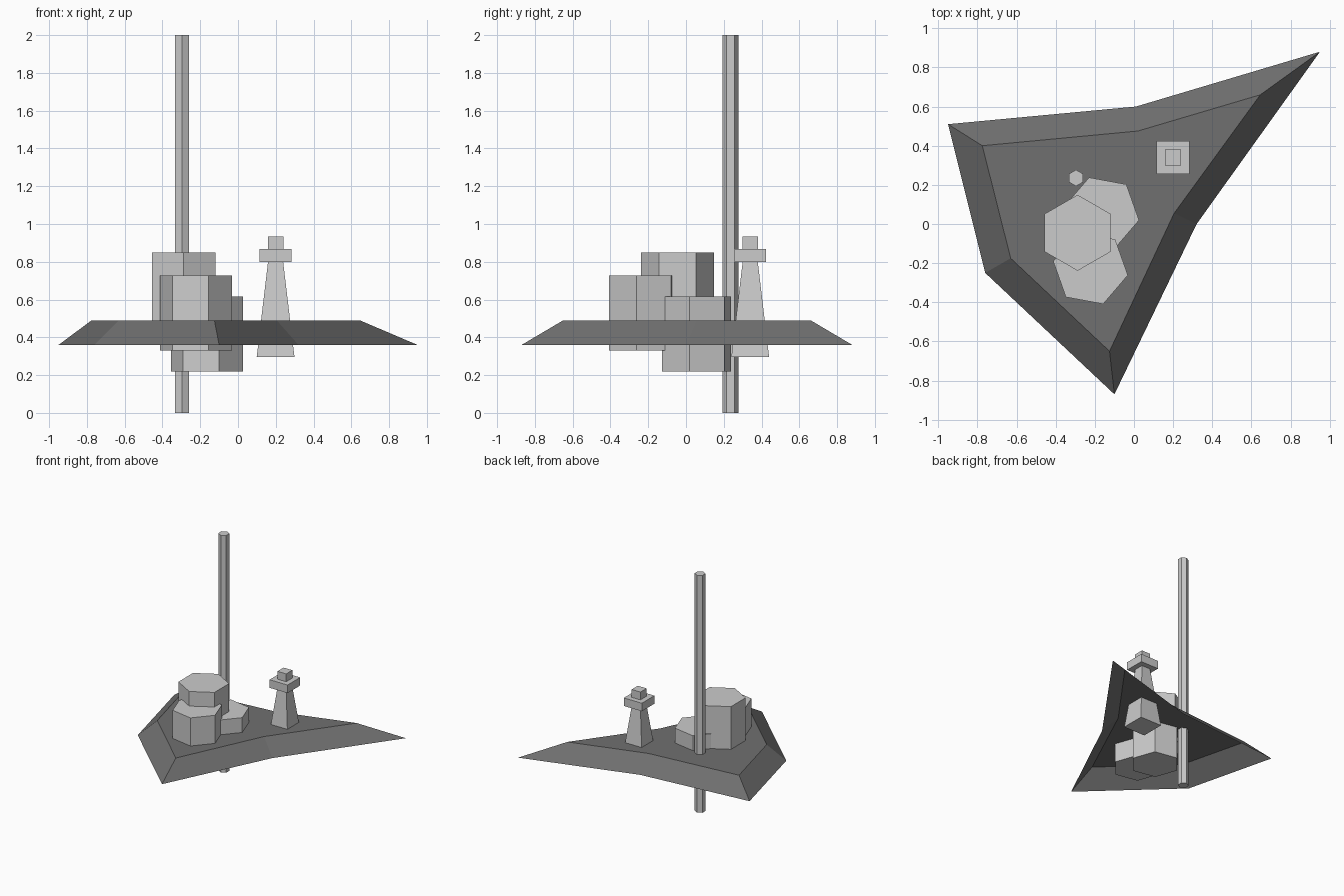
import bpy
import bmesh
from math import radians, sqrt

cube = bpy.data.objects.get("Cube")
if cube:
    bpy.data.objects.remove(cube, do_unlink=True)


def make_material(name, value):
    mat = bpy.data.materials.new(name)
    mat.use_nodes = True
    color = (value, value, value, 1)
    mat.diffuse_color = color
    mat.node_tree.nodes["Principled BSDF"].inputs["Base Color"].default_value = color
    return mat


light_grey = make_material("light_grey", 0.6)
dark_grey = make_material("dark_grey", 0.16)


def prism(name, x, y, bottom, top, sides, r_bottom, r_top, turn=0):
    """Flat-sided prism or frustum standing between two heights."""
    bpy.ops.mesh.primitive_cone_add(
        vertices=sides, radius1=r_bottom, radius2=r_top, depth=top - bottom,
        location=(x, y, (bottom + top) / 2), rotation=(0, 0, radians(turn)))
    obj = bpy.context.object
    obj.name = name
    obj.data.materials.append(light_grey)
    return obj


# Island: open-bottomed shell with sloping shores, outlines counter-clockwise
shore = [(-0.95, 0.51), (-0.76, -0.25), (-0.10, -0.87),
         (0.32, 0.0), (0.95, 0.88), (0.01, 0.60)]
plateau = [(-0.775, 0.40), (-0.63, -0.175), (-0.125, -0.65),
           (0.205, 0.055), (0.645, 0.66), (0.02, 0.475)]
bm = bmesh.new()
low = [bm.verts.new((x, y, 0.36)) for x, y in shore]
high = [bm.verts.new((x, y, 0.49)) for x, y in plateau]
bm.faces.new(high)
for i in range(len(low)):
    j = (i + 1) % len(low)
    bm.faces.new((low[i], low[j], high[j], high[i]))
mesh = bpy.data.meshes.new("island")
bm.to_mesh(mesh)
bm.free()
mesh.materials.append(dark_grey)
bpy.context.collection.objects.link(bpy.data.objects.new("island", mesh))

# Stepped hexagonal rocks, all of equal height but sunk differently
for name, x, y, top, turn in (("tall_rock", -0.288, -0.045, 0.85, 0),
                              ("middle_rock", -0.222, -0.226, 0.727, 19.5),
                              ("low_rock", -0.165, 0.055, 0.615, 19.5)):
    prism(name, x, y, top - 0.397, top, 6, 0.194, 0.194, turn)

# Pole through the island
prism("pole", -0.296, 0.235, 0, 2, 6, 0.042, 0.042)

# Square lighthouse: half widths given, turned to face the axes
for name, bottom, top, half_low, half_high in (
        ("lighthouse_tower", 0.295, 0.80, 0.10, 0.04),
        ("lighthouse_gallery", 0.80, 0.868, 0.084, 0.084),
        ("lighthouse_lamp", 0.868, 0.934, 0.041, 0.041)):
    prism(name, 0.199, 0.34, bottom, top, 4,
          half_low * sqrt(2), half_high * sqrt(2), 45)
